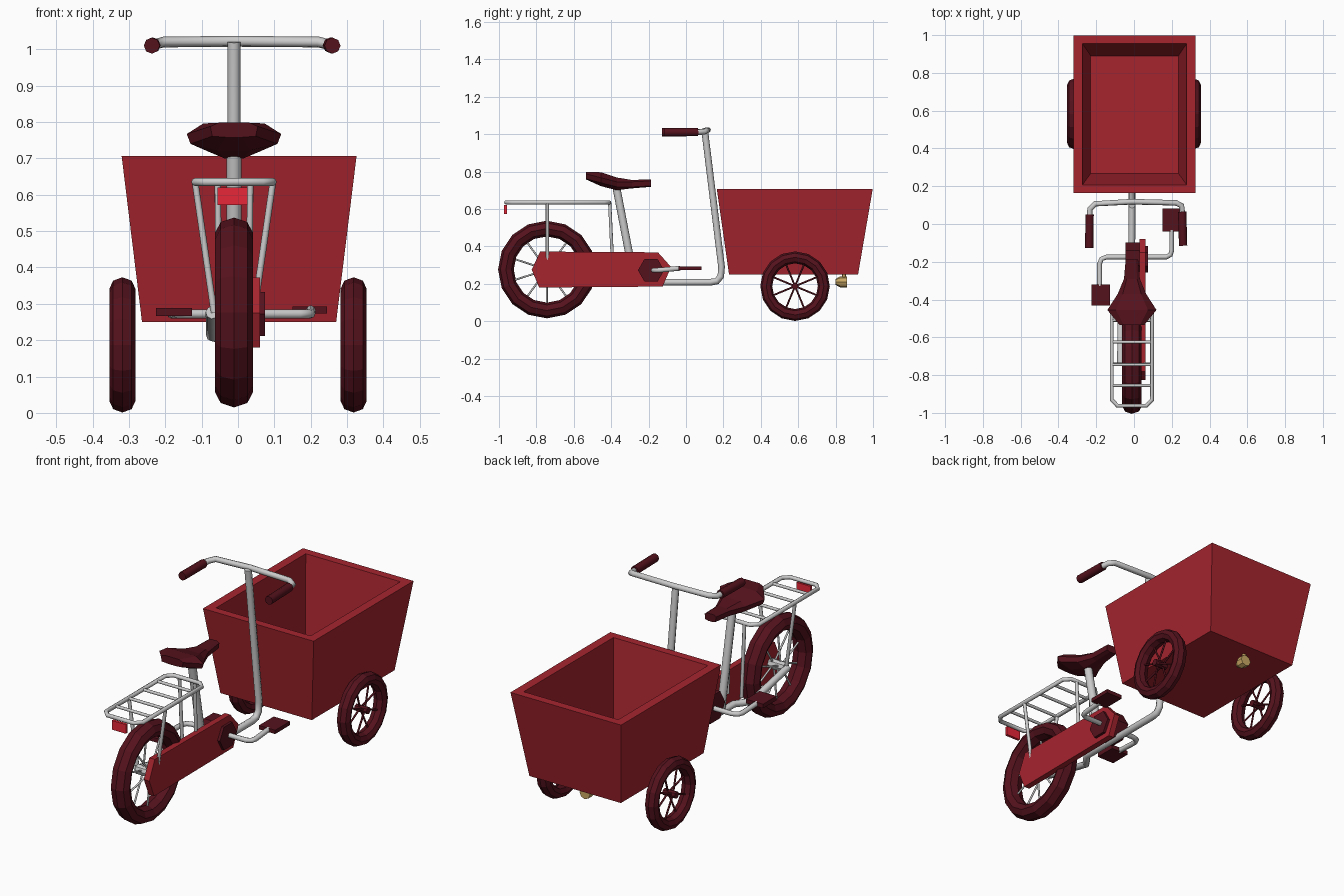
import bpy, bmesh
from math import sin, cos, pi

if "Cube" in bpy.data.objects:
    bpy.data.objects.remove(bpy.data.objects["Cube"])

CX = -0.011  # bike centre line


def material(name, rgb):
    m = bpy.data.materials.new(name)
    m.diffuse_color = (*rgb, 1)
    m.use_nodes = True
    m.node_tree.nodes["Principled BSDF"].inputs["Base Color"].default_value = m.diffuse_color
    return m


RED = material("red", (0.38, 0.018, 0.028))
DARK = material("dark_red", (0.09, 0.006, 0.012))
LAMP = material("lamp_red", (0.8, 0.02, 0.04))
BRASS = material("brass", (0.6, 0.4, 0.13))


def paint(ob, mat):
    if mat:
        ob.data.materials.append(mat)
    return ob


def loft(name, rings, mat=None):
    """Skin a row of equal-length point rings and cap both ends."""
    bm = bmesh.new()
    vs = [[bm.verts.new(p) for p in r] for r in rings]
    for a, b in zip(vs, vs[1:]):
        for i in range(len(a)):
            j = (i + 1) % len(a)
            bm.faces.new((a[i], a[j], b[j], b[i]))
    bm.faces.new(vs[0])
    bm.faces.new(vs[-1])
    bmesh.ops.recalc_face_normals(bm, faces=bm.faces)
    me = bpy.data.meshes.new(name)
    bm.to_mesh(me)
    bm.free()
    ob = bpy.data.objects.new(name, me)
    bpy.context.collection.objects.link(ob)
    return paint(ob, mat)


def tubes(name, paths, r, mat=None, closed=False):
    cu = bpy.data.curves.new(name, 'CURVE')
    cu.dimensions = '3D'
    cu.bevel_depth, cu.bevel_resolution, cu.use_fill_caps = r, 2, True
    for path in paths:
        s = cu.splines.new('POLY')
        s.points.add(len(path) - 1)
        for p, co in zip(s.points, path):
            p.co = (*co, 1)
        s.use_cyclic_u = closed
    ob = bpy.data.objects.new(name, cu)
    bpy.context.collection.objects.link(ob)
    bpy.ops.object.select_all(action='DESELECT')
    ob.select_set(True)
    bpy.context.view_layer.objects.active = ob
    bpy.ops.object.convert(target='MESH')
    ob = bpy.context.object
    ob.name = name
    return paint(ob, mat)


def prism_x(name, profile, x0, x1, mat=None):
    return loft(name, [[(x, y, z) for y, z in profile] for x in (x0, x1)], mat)


def ngon(y, z, r, n):
    return [(y + r * cos(2 * pi * i / n), z + r * sin(2 * pi * i / n)) for i in range(n)]


def box(name, x0, x1, y0, y1, z0, z1, mat=None):
    return prism_x(name, [(y0, z0), (y1, z0), (y1, z1), (y0, z1)], x0, x1, mat)


def wheel(name, x, y, z, major, minor, half_w, spokes, hub_r, spoke_mat):
    bpy.ops.mesh.primitive_torus_add(major_segments=16, minor_segments=8, major_radius=major,
                                     minor_radius=minor, location=(x, y, z), rotation=(0, pi / 2, 0))
    tyre = bpy.context.object
    tyre.name = name + "_tyre"
    tyre.scale.z = half_w / minor
    paint(tyre, DARK)
    paths = []
    for i in range(spokes):
        a = 2 * pi * (i + 0.5) / spokes
        side = hub_r * (0.8 if i % 2 else -0.8)
        paths.append([(x + side, y, z), (x, y + major * cos(a), z + major * sin(a))])
    tubes(name + "_spokes", paths, 0.005, spoke_mat)
    prism_x(name + "_hub", ngon(y, z, hub_r, 8), x - half_w, x + half_w, spoke_mat)


# Wheels
wheel("rear_wheel", CX, -0.744, 0.276, 0.219, 0.042, 0.052, 10, 0.026, None)
for side, sx in (("left", -0.318), ("right", 0.318)):
    wheel(side + "_front_wheel", sx, 0.583, 0.187, 0.154, 0.032, 0.036, 8, 0.018, DARK)


# Open cargo box with thick tapered walls
def rect(hx, y0, y1, z):
    c = 0.003
    return [(c - hx, y0, z), (c + hx, y0, z), (c + hx, y1, z), (c - hx, y1, z)]


loft("cargo_box", [rect(0.267, 0.23, 0.92, 0.25), rect(0.323, 0.165, 0.998, 0.706),
                   rect(0.276, 0.207, 0.955, 0.706), rect(0.232, 0.268, 0.89, 0.29)], RED)

# Lamp under the box
tubes("box_lamp_stem", [[(CX, 0.845, 0.25), (CX, 0.845, 0.21)]], 0.01, BRASS)
loft("box_lamp", [[(CX + a, y, 0.21 + b) for a, b in ngon(0, 0, r, 8)]
                  for y, r in ((0.80, 0.016), (0.825, 0.03), (0.86, 0.03))], BRASS)

# Frame: steering post running into the low tube and left chain stay
tubes("main_frame", [[(CX, 0.10, 1.02), (CX, 0.19, 0.29), (CX, 0.186, 0.24), (CX, 0.165, 0.214),
                      (CX, 0.13, 0.208), (CX, -0.38, 0.208), (CX - 0.03, -0.42, 0.208),
                      (CX - 0.06, -0.46, 0.215), (CX - 0.06, -0.744, 0.276)]], 0.018)
tubes("seat_tube", [[(CX, -0.375, 0.73), (CX, -0.275, 0.21)]], 0.021)

# Handlebar and grips
tubes("handlebar", [[(-0.235, 0.03, 1.01), (-0.233, 0.08, 1.012), (-0.205, 0.107, 1.02),
                     (CX, 0.118, 1.022), (0.222, 0.112, 1.02), (0.252, 0.097, 1.012),
                     (0.258, 0.04, 1.01)]], 0.015)
tubes("left_grip", [[(-0.235, 0.05, 1.011), (-0.237, -0.128, 1.01)]], 0.022, DARK)
tubes("right_grip", [[(0.255, 0.065, 1.011), (0.26, -0.115, 1.01)]], 0.022, DARK)


# Seat
def seat_ring(y, h, lo, mid, hi):
    half = [(0.35 * h, lo), (0.92 * h, mid - 0.012), (h, mid + 0.015), (0.65 * h, hi)]
    return [(CX + x, y, z) for x, z in half] + [(CX - x, y, z) for x, z in reversed(half)]


loft("seat", [seat_ring(-0.535, 0.065, 0.758, 0.773, 0.798), seat_ring(-0.455, 0.13, 0.722, 0.752, 0.796),
              seat_ring(-0.37, 0.075, 0.7, 0.73, 0.768), seat_ring(-0.29, 0.042, 0.71, 0.73, 0.755),
              seat_ring(-0.187, 0.033, 0.718, 0.735, 0.758)], DARK)

# Luggage rack with cross bars and legs
RZ, HW = 0.635, 0.107
right = [(HW - 0.03, -0.41), (HW, -0.44), (HW, -0.93), (HW - 0.03, -0.962)]
loop = right + [(-x, y) for x, y in reversed(right)]
tubes("rack_frame", [[(CX + x, y, RZ) for x, y in loop]], 0.011, closed=True)
tubes("rack_bars", [[(CX - HW, y, RZ), (CX + HW, y, RZ)] for y in (-0.51, -0.625, -0.745, -0.855)], 0.008)
legs = []
for s in (-1, 1):
    legs.append([(CX + s * HW, -0.741, RZ), (CX + s * 0.055, -0.741, 0.276)])
    legs.append([(CX + s * 0.045, -0.408, RZ), (CX + s * 0.04, -0.39, 0.25)])
tubes("rack_legs", legs, 0.009)
box("rear_light", -0.056, 0.026, -0.972, -0.958, 0.572, 0.62, LAMP)

# Chain case, crank housing and hub
prism_x("chain_case", [(-0.825, 0.275), (-0.78, 0.372), (-0.15, 0.368), (-0.08, 0.29),
                       (-0.125, 0.185), (-0.785, 0.18)], 0.028, 0.06, RED)
prism_x("crank_housing", ngon(-0.18, 0.275, 0.082, 6), -0.045, 0.028, DARK)
prism_x("crank_hub", ngon(-0.187, 0.272, 0.07, 6), 0.06, 0.074, DARK)

# Cranks and pedals
tubes("cranks", [[(0.2, -0.03, 0.283), (0.2, -0.14, 0.273), (0.193, -0.163, 0.272), (0.17, -0.175, 0.272),
                  (-0.145, -0.175, 0.272), (-0.172, -0.185, 0.272), (-0.182, -0.21, 0.272),
                  (-0.182, -0.33, 0.277)]], 0.013)
box("right_pedal", 0.15, 0.245, -0.04, 0.083, 0.273, 0.293, DARK)
box("left_pedal", -0.226, -0.126, -0.432, -0.32, 0.266, 0.288, DARK)
